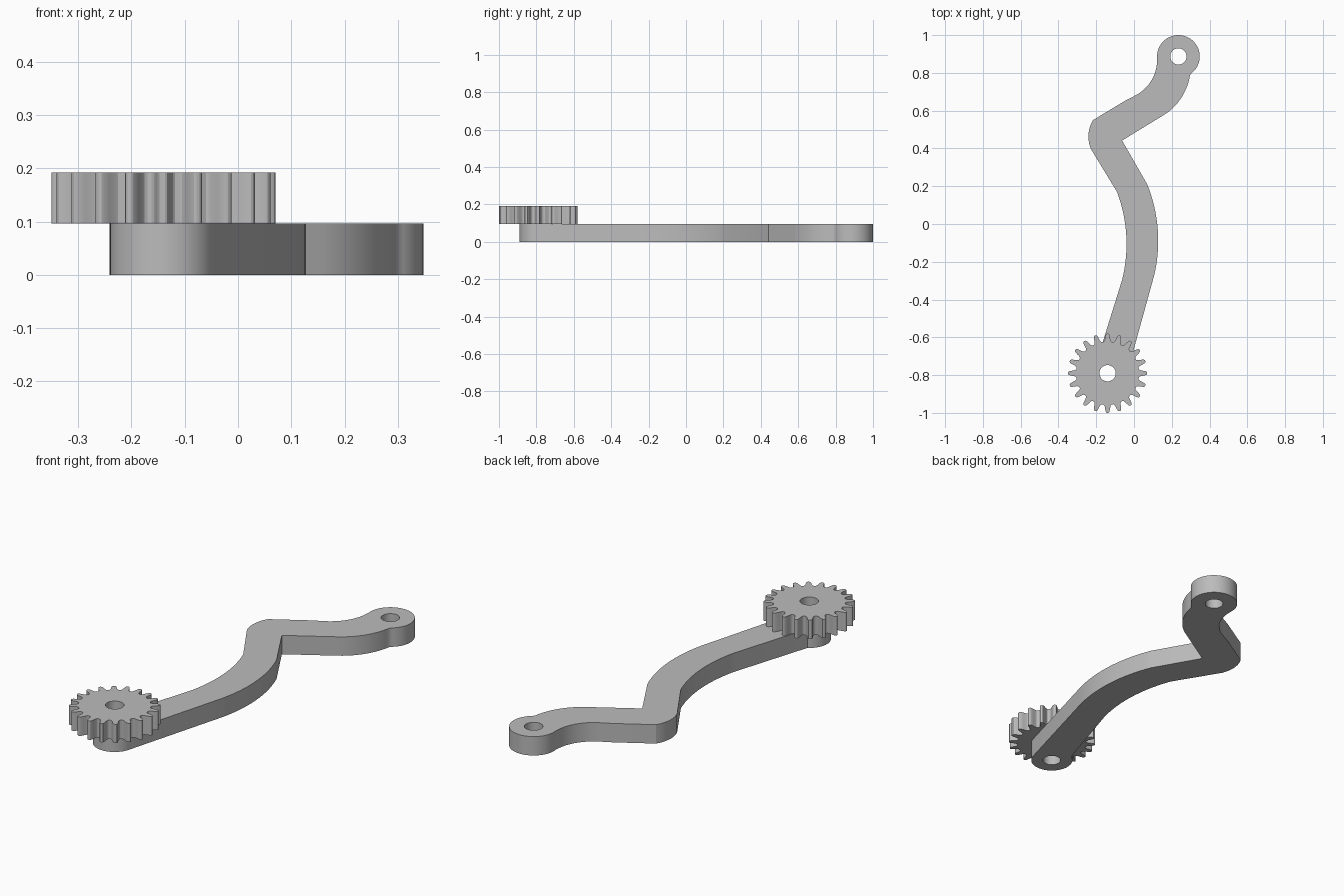
import bpy, bmesh, math
from mathutils import Vector
from mathutils.geometry import intersect_line_line_2d

cube = bpy.data.objects.get("Cube")
if cube:
    bpy.data.objects.remove(cube, do_unlink=True)

grey = bpy.data.materials.new("plain grey")
grey.use_nodes = True
colour = (0.5, 0.5, 0.5, 1)
grey.diffuse_color = colour
grey.node_tree.nodes["Principled BSDF"].inputs["Base Color"].default_value = colour

THICK = 0.096
HUB = Vector((-0.14, -0.79))
EYE = Vector((0.235, 0.887))
HOLE = 0.043


def circle_arc(centre, radius, start, end, steps=40):
    """Points on a circle from start to end degrees."""
    angles = [math.radians(start + (end - start) * i / steps) for i in range(steps + 1)]
    return [centre + radius * Vector((math.cos(a), math.sin(a))) for a in angles]


def bow(start, via, end, steps=16):
    """Circular arc through three points."""
    a, b, c = Vector(start), Vector(via), Vector(end)
    m, n = (a + b) / 2, (b + c) / 2
    p, q = (b - a).orthogonal() * 100, (c - b).orthogonal() * 100
    centre = intersect_line_line_2d(m - p, m + p, n - q, n + q)
    first = a - centre
    sweep = -first.angle_signed(c - centre)
    angle = math.atan2(first.y, first.x)
    return circle_arc(centre, first.length, math.degrees(angle),
                      math.degrees(angle + sweep), steps)


def plate(name, loops, bottom):
    """Extrude an outline with holes into a solid plate."""
    bm = bmesh.new()
    edges = []
    for loop in loops:
        verts = [bm.verts.new((p[0], p[1], bottom)) for p in loop]
        edges += [bm.edges.new((v, verts[i - 1])) for i, v in enumerate(verts)]
    bmesh.ops.triangle_fill(bm, use_beauty=True, use_dissolve=False, edges=edges)
    result = bmesh.ops.extrude_face_region(bm, geom=bm.faces[:], use_keep_orig=True)
    top = [g for g in result["geom"] if isinstance(g, bmesh.types.BMVert)]
    bmesh.ops.translate(bm, verts=top, vec=(0, 0, THICK))
    bmesh.ops.recalc_face_normals(bm, faces=bm.faces[:])
    mesh = bpy.data.meshes.new(name)
    bm.to_mesh(mesh)
    bm.free()
    mesh.materials.append(grey)
    obj = bpy.data.objects.new(name, mesh)
    bpy.context.collection.objects.link(obj)
    bpy.ops.object.select_all(action="DESELECT")
    obj.select_set(True)
    bpy.context.view_layer.objects.active = obj
    bpy.ops.object.shade_smooth_by_angle(angle=math.radians(25))
    return obj


def hole(centre):
    return circle_arc(centre, HOLE, 0, 360)[:-1]


# Crank arm: hub end, bowed shaft, elbow, curved neck and eye
outline = circle_arc(HUB, 0.1, 120, 344)
outline += bow((0.106, -0.275), (0.128, -0.08), (0.07, 0.21))
outline += [(-0.063, 0.442)]
outline += bow((0.148, 0.571), (0.245, 0.66), (0.296, 0.785))
outline += circle_arc(EYE, 0.113, -54, 188)
outline += bow((0.122, 0.857), (0.087, 0.752), (0, 0.677))
outline += [(-0.048, 0.652)]
outline += bow((-0.217, 0.55), (-0.241, 0.475), (-0.228, 0.397), 10)
outline += bow((-0.09, 0.17), (-0.04, -0.08), (-0.063, -0.296))
plate("crank_arm", [outline, hole(HUB), hole(EYE)], 0)

# Spur gear: radius and half width down one side of a rounded tooth
TEETH = 20
flank = [(0.21, 0.003), (0.208, 0.007), (0.203, 0.01), (0.19, 0.013),
         (0.177, 0.015), (0.17, 0.018), (0.167, 0.022)]
tooth = [(r, -w) for r, w in reversed(flank)] + flank
gear = []
for k in range(TEETH):
    for r, w in tooth:
        a = math.tau * k / TEETH + w / r
        gear.append(HUB + r * Vector((math.cos(a), math.sin(a))))
plate("spur_gear", [gear, hole(HUB)], THICK)
